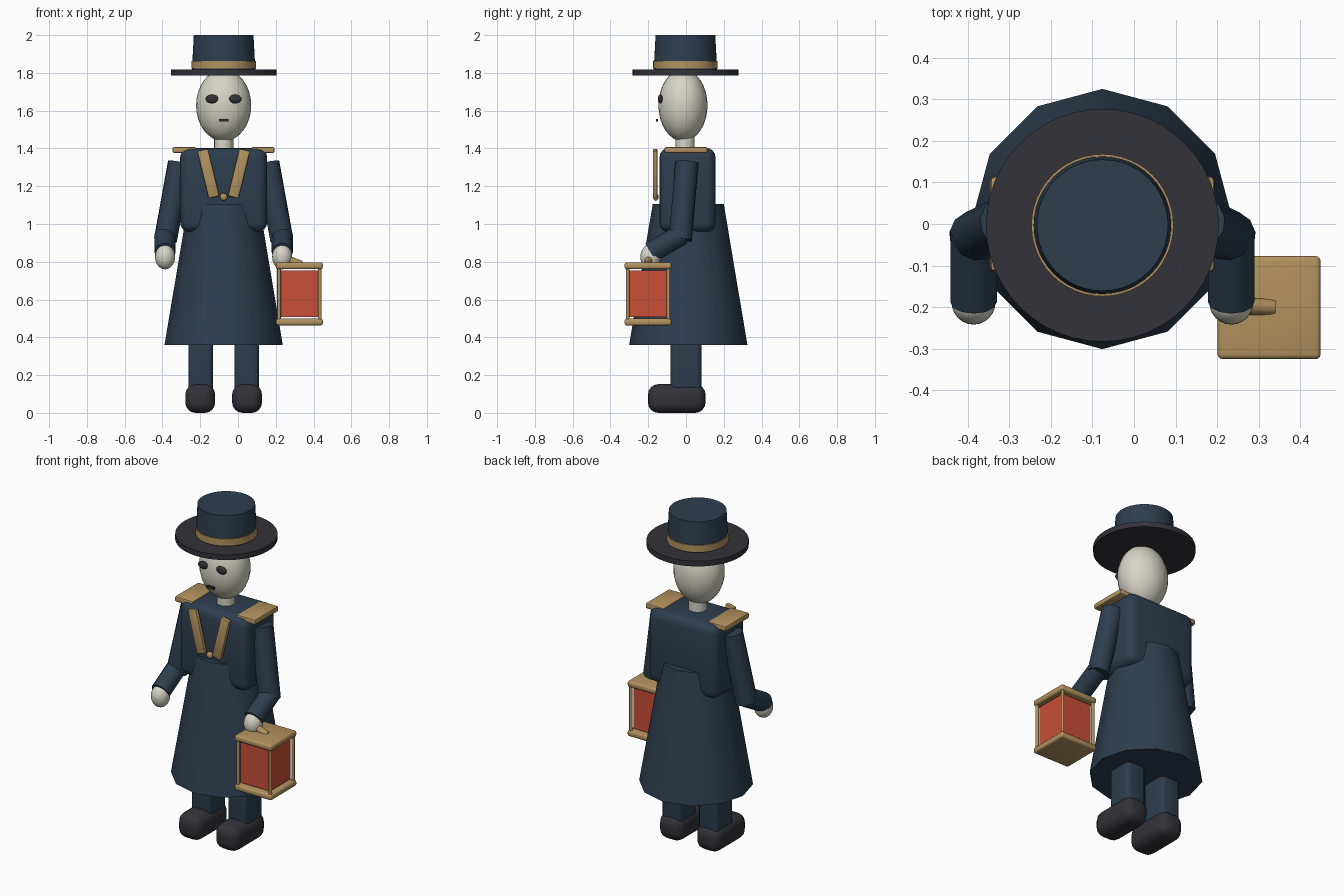
import bpy, bmesh, math
from mathutils import Vector, Matrix

if "Cube" in bpy.data.objects:
    bpy.data.objects.remove(bpy.data.objects["Cube"])

CX = -0.076  # centre line of the figure


def material(name, rgb):
    m = bpy.data.materials.new(name)
    m.diffuse_color = (*rgb, 1)
    m.use_nodes = True
    m.node_tree.nodes["Principled BSDF"].inputs["Base Color"].default_value = m.diffuse_color
    return m


NAVY = material("navy_cloth", (0.026, 0.048, 0.078))
GOLD = material("brass_trim", (0.45, 0.29, 0.115))
SKIN = material("pale_skin", (0.68, 0.66, 0.56))
DARK = material("dark_leather", (0.032, 0.032, 0.04))
RED = material("red_glass", (0.58, 0.077, 0.04))


def finish(name, bm, mat, matrix, angle=40):
    me = bpy.data.meshes.new(name)
    bm.to_mesh(me)
    bm.free()
    ob = bpy.data.objects.new(name, me)
    bpy.context.collection.objects.link(ob)
    me.materials.append(mat)
    me.transform(matrix)
    bpy.ops.object.select_all(action='DESELECT')
    ob.select_set(True)
    bpy.context.view_layer.objects.active = ob
    bpy.ops.object.shade_smooth_by_angle(angle=math.radians(angle))
    return ob


def box(name, mat, loc, size, bevel=0.0, segs=3, tilt=0.0):
    bm = bmesh.new()
    bmesh.ops.create_cube(bm, size=1, matrix=Matrix.Diagonal((*size, 1)))
    if bevel:
        bmesh.ops.bevel(bm, geom=bm.edges[:], offset=bevel, segments=segs,
                        profile=0.5, affect='EDGES')
    return finish(name, bm, mat, Matrix.Translation(loc) @ Matrix.Rotation(tilt, 4, 'Y'))


def rod(name, mat, a, b, r1, r2=None, sides=12):
    a, b = Vector(a), Vector(b)
    d = b - a
    bm = bmesh.new()
    bmesh.ops.create_cone(bm, cap_ends=True, segments=sides, radius1=r1,
                          radius2=r1 if r2 is None else r2, depth=d.length)
    turn = Vector((0, 0, 1)).rotation_difference(d).to_matrix().to_4x4()
    return finish(name, bm, mat, Matrix.Translation((a + b) / 2) @ turn)


def ball(name, mat, loc, radii):
    bm = bmesh.new()
    bmesh.ops.create_uvsphere(bm, u_segments=24, v_segments=16, radius=1)
    return finish(name, bm, mat, Matrix.Translation(loc) @ Matrix.Diagonal((*radii, 1)))


# coat skirt and torso
rod("coat_skirt", NAVY, (CX, 0.012, 0.36), (CX, 0.012, 1.107), 0.313, 0.188)
box("torso", NAVY, (CX, 0.008, 1.18), (0.46, 0.297, 0.445), 0.05, 4)

# head
rod("neck", SKIN, (CX, -0.005, 1.38), (CX, -0.005, 1.48), 0.051, sides=16)
ball("head", SKIN, (CX, -0.016, 1.628), (0.146, 0.13, 0.19))
box("mouth", DARK, (CX, -0.153, 1.549), (0.05, 0.012, 0.015))

# hat
rod("hat_brim", DARK, (CX, -0.003, 1.787), (CX, -0.003, 1.819), 0.28, sides=48)
rod("hat_crown", NAVY, (CX, -0.003, 1.815), (CX, -0.003, 2.0), 0.168, 0.158, sides=48)
rod("hat_band", GOLD, (CX, -0.003, 1.823), (CX, -0.003, 1.863), 0.171, sides=48)

# chest button
ball("coat_button", GOLD, (CX, -0.16, 1.143), (0.02, 0.015, 0.02))

# mirrored parts
for side, s in (("right", -1), ("left", 1)):
    def at(x, y, z):
        return (CX + s * x, y, z)
    ball(side + "_eye", DARK, at(0.061, -0.136, 1.662), (0.034, 0.013, 0.023))
    box(side + "_epaulette", GOLD, at(0.208, 0.0, 1.392), (0.124, 0.228, 0.033), 0.01, 2)
    box(side + "_lapel", GOLD, at(0.081, -0.163, 1.267), (0.059, 0.026, 0.258),
        0.008, 2, tilt=s * math.radians(13.6))
    rod(side + "_upper_arm", NAVY, at(0.234, 0.005, 1.325), at(0.308, -0.03, 0.915), 0.062)
    rod(side + "_forearm", NAVY, at(0.31, -0.02, 0.945), at(0.31, -0.188, 0.85), 0.056)
    ball(side + "_hand", SKIN, at(0.31, -0.188, 0.826), (0.053, 0.054, 0.066))
    box(side + "_leg", NAVY, at(0.122, 0.0, 0.29), (0.13, 0.163, 0.42), 0.025)
    box(side + "_boot", DARK, at(0.124, -0.049, 0.076), (0.158, 0.305, 0.152), 0.055, 4)

# lantern
LX, LY = 0.325, -0.201
box("lantern_glass", RED, (LX, LY, 0.63), (0.197, 0.197, 0.245))
for name, z in (("lantern_base", 0.481), ("lantern_roof", 0.779)):
    box(name, GOLD, (LX, LY, z), (0.248, 0.248, 0.036), 0.012)
for i in (-1, 1):
    for j in (-1, 1):
        rod("lantern_post", GOLD, (LX + i * 0.108, LY + j * 0.108, 0.48),
            (LX + i * 0.108, LY + j * 0.108, 0.78), 0.0095)
rod("lantern_handle", GOLD, (0.234, -0.197, 0.825), (0.335, -0.2, 0.785), 0.02)
